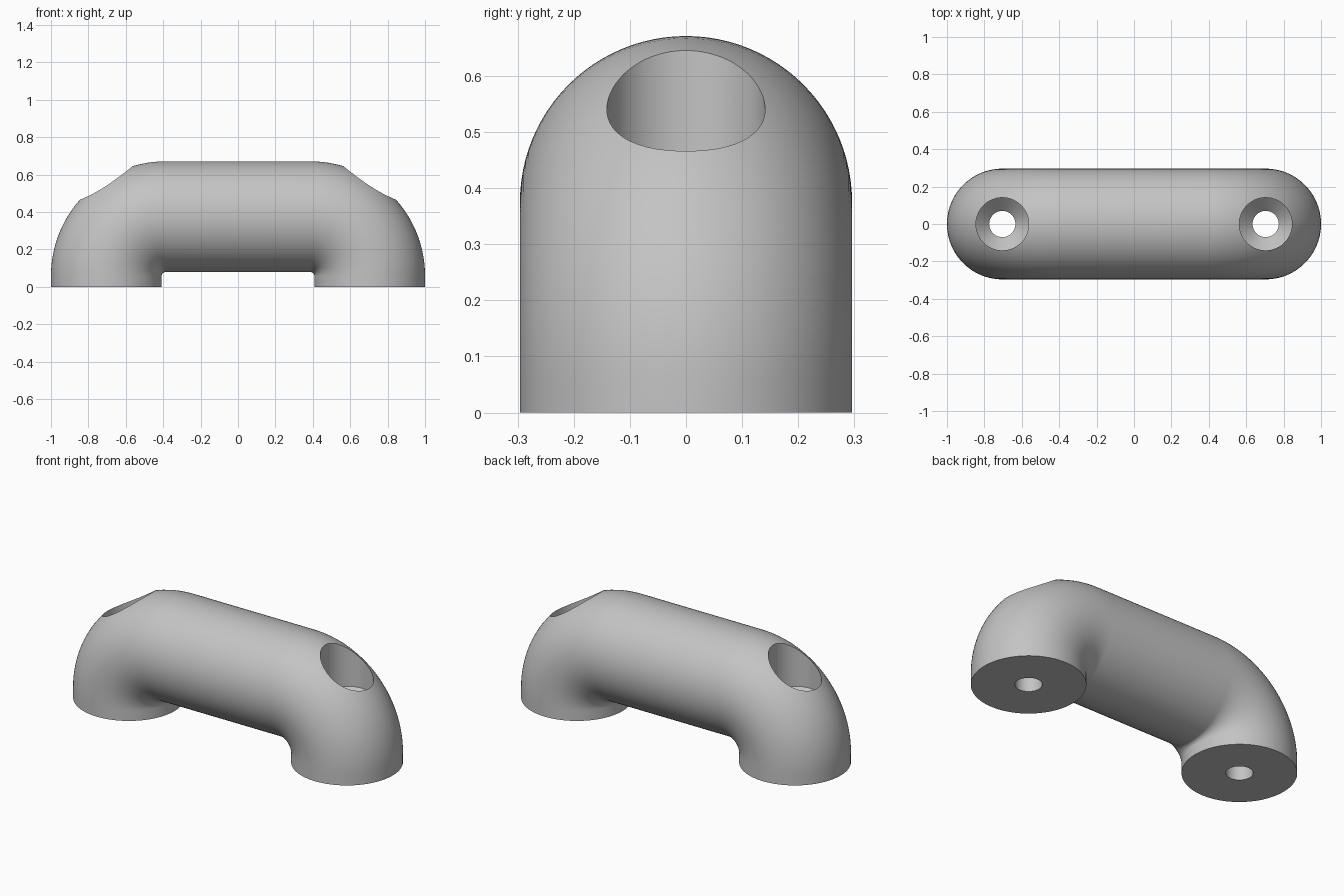
import bpy, bmesh, math

if "Cube" in bpy.data.objects:
    bpy.data.objects.remove(bpy.data.objects["Cube"])

TUBE_R = 0.296      # handle tube radius
LEG_X = 0.704       # leg axis
BAR_Z = 0.375       # grip axis height
BEND_R = 0.316      # centreline bend radius
SIDES, STEPS = 96, 28

grey = bpy.data.materials.new("light grey")
grey.diffuse_color = (0.55, 0.55, 0.55, 1)
grey.use_nodes = True
grey.node_tree.nodes["Principled BSDF"].inputs["Base Color"].default_value = grey.diffuse_color


def make_object(name, bm):
    bmesh.ops.recalc_face_normals(bm, faces=bm.faces)
    mesh = bpy.data.meshes.new(name)
    bm.to_mesh(mesh)
    bm.free()
    obj = bpy.data.objects.new(name, mesh)
    bpy.context.collection.objects.link(obj)
    mesh.materials.append(grey)
    return obj


def skin(bm, rings):
    """Bridge consecutive vertex rings and cap both ends."""
    for a, b in zip(rings, rings[1:]):
        for i in range(SIDES):
            j = (i + 1) % SIDES
            bm.faces.new((a[i], a[j], b[j], b[i]))
    bm.faces.new(rings[0])
    bm.faces.new(rings[-1])


# Handle: round tube swept up one leg, across the grip and down the other leg
cx, cz = LEG_X - BEND_R, BAR_Z - BEND_R
right = [(LEG_X, 0, 0.0)]
for k in range(STEPS + 1):
    a = math.pi / 2 * k / STEPS
    right.append((cx + BEND_R * math.cos(a), cz + BEND_R * math.sin(a), a))
path = right + [(-x, z, math.pi - a) for x, z, a in reversed(right)]
bm = bmesh.new()
rings = []
for x, z, a in path:
    ring = []
    for i in range(SIDES):
        t = 2 * math.pi * i / SIDES
        out = TUBE_R * math.cos(t)
        ring.append(bm.verts.new((x + out * math.cos(a), TUBE_R * math.sin(t),
                                  z + out * math.sin(a))))
    rings.append(ring)
skin(bm, rings)
handle = make_object("handle", bm)

# Screw holes: wide bore, conical seat and narrow through hole
PROFILE = [(0.07, -0.1), (0.07, 0.305), (0.141, 0.375), (0.141, 0.9)]
for side in (-1, 1):
    bm = bmesh.new()
    rings = []
    for r, z in PROFILE:
        rings.append([bm.verts.new((side * LEG_X + r * math.cos(2 * math.pi * i / SIDES),
                                    r * math.sin(2 * math.pi * i / SIDES), z))
                      for i in range(SIDES)])
    skin(bm, rings)
    cutter = make_object("screw_hole_cutter", bm)
    cutter.hide_render = True
    mod = handle.modifiers.new("screw hole", 'BOOLEAN')
    mod.operation = 'DIFFERENCE'
    mod.solver = 'EXACT'
    mod.object = cutter
    bpy.context.view_layer.objects.active = handle
    bpy.ops.object.modifier_apply(modifier=mod.name)
    bpy.data.objects.remove(cutter, do_unlink=True)

# Smooth the curved surfaces, keep hole rims and feet crisp
bpy.ops.object.select_all(action='DESELECT')
handle.select_set(True)
bpy.context.view_layer.objects.active = handle
bpy.ops.object.shade_smooth_by_angle(angle=math.radians(25))
